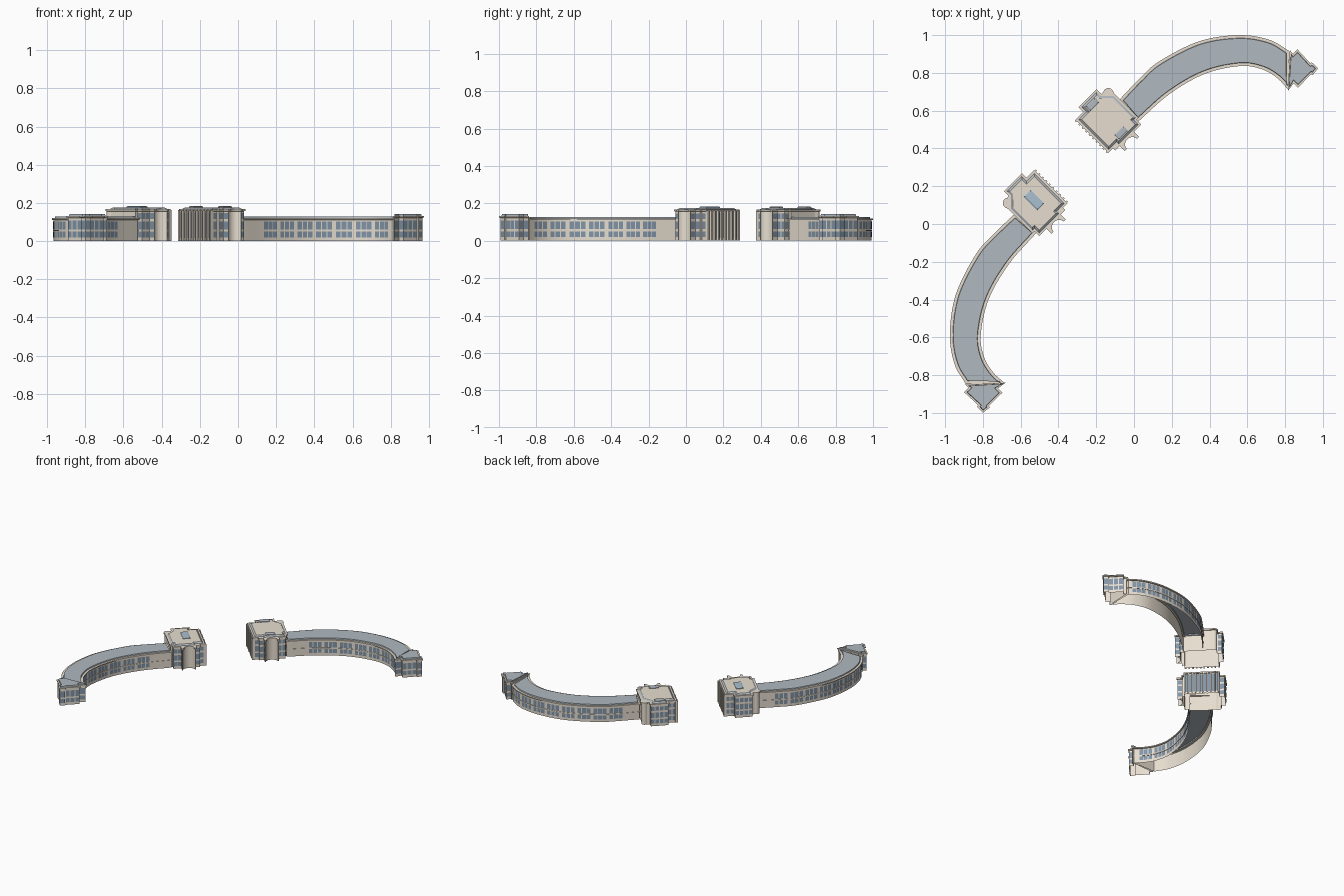
import bpy, bmesh, math
from mathutils import Vector as V

if "Cube" in bpy.data.objects:
    bpy.data.objects.remove(bpy.data.objects["Cube"])


def material(name, col):
    m = bpy.data.materials.new(name)
    m.diffuse_color = (*col, 1)
    m.use_nodes = True
    m.node_tree.nodes["Principled BSDF"].inputs["Base Color"].default_value = m.diffuse_color
    return m


STONE = material("stone", (0.80, 0.73, 0.63))
ROOF = material("slate", (0.44, 0.49, 0.53))
GLASS = material("glass", (0.22, 0.30, 0.39))
SKY = material("skylight_glass", (0.40, 0.53, 0.63))

R = math.sqrt(0.5)


def uv(u, v):
    # diagonal frame of the central pavilion
    return V(((u - v) * R, (u + v) * R))


def offset(pts, d):
    # mitred outward offset of a closed counter-clockwise outline
    out = []
    for i, p in enumerate(pts):
        a = (p - pts[i - 1]).normalized()
        b = (pts[(i + 1) % len(pts)] - p).normalized()
        na, nb = V((a.y, -a.x)), V((b.y, -b.x))
        out.append(p + (na + nb) * d / max(1 + na.dot(nb), 0.4))
    return out


def spline(pts, n=8):
    # smooth curve through the given points
    P = [2 * pts[0] - pts[1]] + pts + [2 * pts[-1] - pts[-2]]
    out = []
    for i in range(1, len(P) - 2):
        a, b, c, d = P[i - 1:i + 3]
        for k in range(n):
            t = k / n
            out.append(0.5 * (2 * b + (c - a) * t + (2 * a - 5 * b + 4 * c - d) * t * t
                              + (3 * b - a - 3 * c + d) * t ** 3))
    return out + [pts[-1]]


class Side:
    """Places parts on the east range, or on its diagonal reflection (west)."""

    def __init__(self, name, flip):
        self.name, self.flip = name, flip

    def make(self, part, verts, faces, mat, smooth=False):
        if self.flip:
            verts = [(0.025 - y, -x - 0.025, z) for x, y, z in verts]
            faces = [f[::-1] for f in faces]
        me = bpy.data.meshes.new(part)
        me.from_pydata(verts, [], faces)
        me.materials.append(mat)
        ob = bpy.data.objects.new(self.name + "_" + part, me)
        bpy.context.collection.objects.link(ob)
        if smooth:
            bpy.ops.object.select_all(action='DESELECT')
            ob.select_set(True)
            bpy.context.view_layer.objects.active = ob
            bpy.ops.object.shade_smooth_by_angle(angle=math.radians(30))

    def sweep(self, part, outline, profile, mat, cap=False):
        # carry an (offset, height) profile round an outline
        n, verts, faces = len(outline), [], []
        for d, z in profile:
            verts += [(p.x, p.y, z) for p in offset(outline, d)]
        for k in range(len(profile) - 1):
            for i in range(n):
                j = (i + 1) % n
                faces.append((k * n + i, k * n + j, k * n + n + j, k * n + n + i))
        if cap:
            faces.append(tuple(range(len(verts) - n, len(verts))))
        self.make(part, verts, faces, mat, smooth=True)

    def panes(self, part, spans, rows):
        verts, faces = [], []
        for a, b in spans:
            for z0, z1 in rows:
                i = len(verts)
                verts += [(a.x, a.y, z0), (b.x, b.y, z0), (b.x, b.y, z1), (a.x, a.y, z1)]
                faces.append((i, i + 1, i + 2, i + 3))
        self.make(part, verts, faces, GLASS)


def along(path, t):
    # point at a fraction of the path length
    L = [(b - a).length for a, b in zip(path, path[1:])]
    s = t * sum(L)
    for i, l in enumerate(L):
        if s <= l:
            return path[i].lerp(path[i + 1], s / l)
        s -= l
    return path[-1]


def groups(path, t0, t1, n, per=3):
    # windows in groups along a curved wall
    w = (t1 - t0) / n
    c = w * 0.86 / per
    return [(along(path, t0 + g * w + k * c), along(path, t0 + g * w + k * c + c * 0.82))
            for g in range(n) for k in range(per)]


def bays(outline, pitch, skip=()):
    # windows on each straight edge of an outline
    out = []
    for i, a in enumerate(outline):
        b = outline[(i + 1) % len(outline)]
        if i in skip or (b - a).length < 0.03:
            continue
        n = max(1, round((b - a).length / pitch))
        out += [(a.lerp(b, (k + 0.1) / n), a.lerp(b, (k + 0.9) / n)) for k in range(n)]
    return out


# outlines
outer = spline([V(p) for p in [(-0.08, 0.655), (0.03, 0.77), (0.135, 0.862), (0.347, 0.968),
                               (0.558, 1.0), (0.717, 0.975), (0.823, 0.915)]])
inner = spline([V(p) for p in [(0.02, 0.54), (0.188, 0.688), (0.373, 0.794), (0.558, 0.836),
                               (0.675, 0.82), (0.759, 0.772), (0.818, 0.709)]])
wing = inner + outer[::-1]

end = [V(p) for p in [(0.815, 0.705), (0.845, 0.745), (0.868, 0.722), (0.938, 0.793),
                      (0.945, 0.787), (0.975, 0.825), (0.94, 0.857), (0.934, 0.85),
                      (0.865, 0.925), (0.842, 0.90), (0.825, 0.92)]]

cove = [(0.292 + 0.038 * math.cos(a), 0.308 + 0.034 * math.sin(a))
        for a in [math.pi * (1 - k / 10) for k in range(11)]]
bow = [(0.393 + 0.028 * math.cos(a), 0.585 + 0.028 * math.sin(a))
       for a in [math.radians(-35 + 16 * k) for k in range(11)]]
hall = [uv(*p) for p in [(0.172, 0.362), (0.205, 0.362), (0.205, 0.345), (0.238, 0.345),
                         (0.238, 0.308)] + cove + [(0.346, 0.308), (0.346, 0.345), (0.40, 0.345),
        (0.40, 0.38), (0.415, 0.38), (0.415, 0.56)] + bow +
        [(0.364, 0.61), (0.364, 0.645), (0.23, 0.645), (0.23, 0.61), (0.172, 0.61)]]
attic = [uv(*p) for p in [(0.172, 0.362), (0.23, 0.362), (0.23, 0.345), (0.40, 0.345),
                          (0.40, 0.38), (0.415, 0.38), (0.415, 0.56), (0.364, 0.61),
                          (0.364, 0.645), (0.23, 0.645), (0.23, 0.61), (0.172, 0.61)]]

ROWS2 = [(0.02, 0.05), (0.062, 0.102)]
ROWS3 = ROWS2 + [(0.116, 0.146)]

for side in (Side("east", False), Side("west", True)):
    # curved wing: walls with cornice, slate roof, string course, windows
    side.sweep("wing_walls", wing, [(-0.008, 0), (-0.008, 0.11), (0, 0.112), (0, 0.12),
                                    (-0.016, 0.12)], STONE)
    side.sweep("wing_roof", wing, [(-0.016, 0.12), (-0.018, 0.128)], ROOF, cap=True)
    side.sweep("wing_band", wing, [(-0.008, 0.053), (-0.005, 0.053), (-0.005, 0.058),
                                   (-0.008, 0.058)], STONE)
    face = offset(wing, -0.0065)
    n = len(inner)
    side.panes("wing_inner_windows", groups(face[:n], 0.17, 0.97, 7), ROWS2)
    side.panes("wing_outer_windows", groups(face[n:], 0.03, 0.9, 8), ROWS2)

    # end pavilion
    side.sweep("end_walls", end, [(-0.006, 0), (-0.006, 0.122), (0, 0.124), (0, 0.132),
                                  (-0.01, 0.132)], STONE)
    side.sweep("end_roof", end, [(-0.01, 0.132), (-0.012, 0.142)], ROOF, cap=True)
    side.panes("end_windows", bays(offset(end, -0.0045), 0.034, skip=(len(end) - 1,)),
               [(0.02, 0.05), (0.062, 0.108)])

    # central pavilion
    side.sweep("hall_walls", hall, [(-0.006, 0), (-0.006, 0.156), (0, 0.158), (0, 0.168)],
               STONE, cap=True)
    side.sweep("hall_gutter", attic, [(-0.012, 0.168), (-0.022, 0.175)], ROOF)
    side.sweep("hall_roof", attic, [(-0.022, 0.175), (-0.023, 0.176)], STONE, cap=True)
    front = len(hall) - 1
    skin = offset(hall, -0.0045)
    wing_edge = next(i for i, p in enumerate(hall) if (p - uv(0.415, 0.38)).length < 1e-4)
    side.panes("hall_windows", bays(skin, 0.032, skip=(front, wing_edge)), ROWS3)
    side.panes("portal_windows", bays([skin[front], skin[0]], 0.027)[:9], [(0.015, 0.15)])

    # row of fins on the gateway face
    for k in range(10):
        v = 0.37 + k * 0.0258
        fin = [uv(*p) for p in [(0.163, v - 0.005), (0.182, v - 0.005),
                                (0.182, v + 0.005), (0.163, v + 0.005)]]
        side.sweep("fin_%d" % k, fin, [(0, 0), (0, 0.163)], STONE, cap=True)

    # roof lights
    lights = ([(-0.152, 0.555, 0.026, 0.052)] if side.flip else
              [(-0.22, 0.633, 0.034, 0.018), (-0.068, 0.482, 0.034, 0.018)])
    for k, (x, y, hu, hv) in enumerate(lights):
        box = [V((x, y)) + uv(a * hu, b * hv) for a, b in ((-1, -1), (1, -1), (1, 1), (-1, 1))]
        side.sweep("skylight_%d" % k, box, [(0, 0.174), (0, 0.180), (-0.006, 0.184)],
                   SKY if side.flip else ROOF, cap=True)
